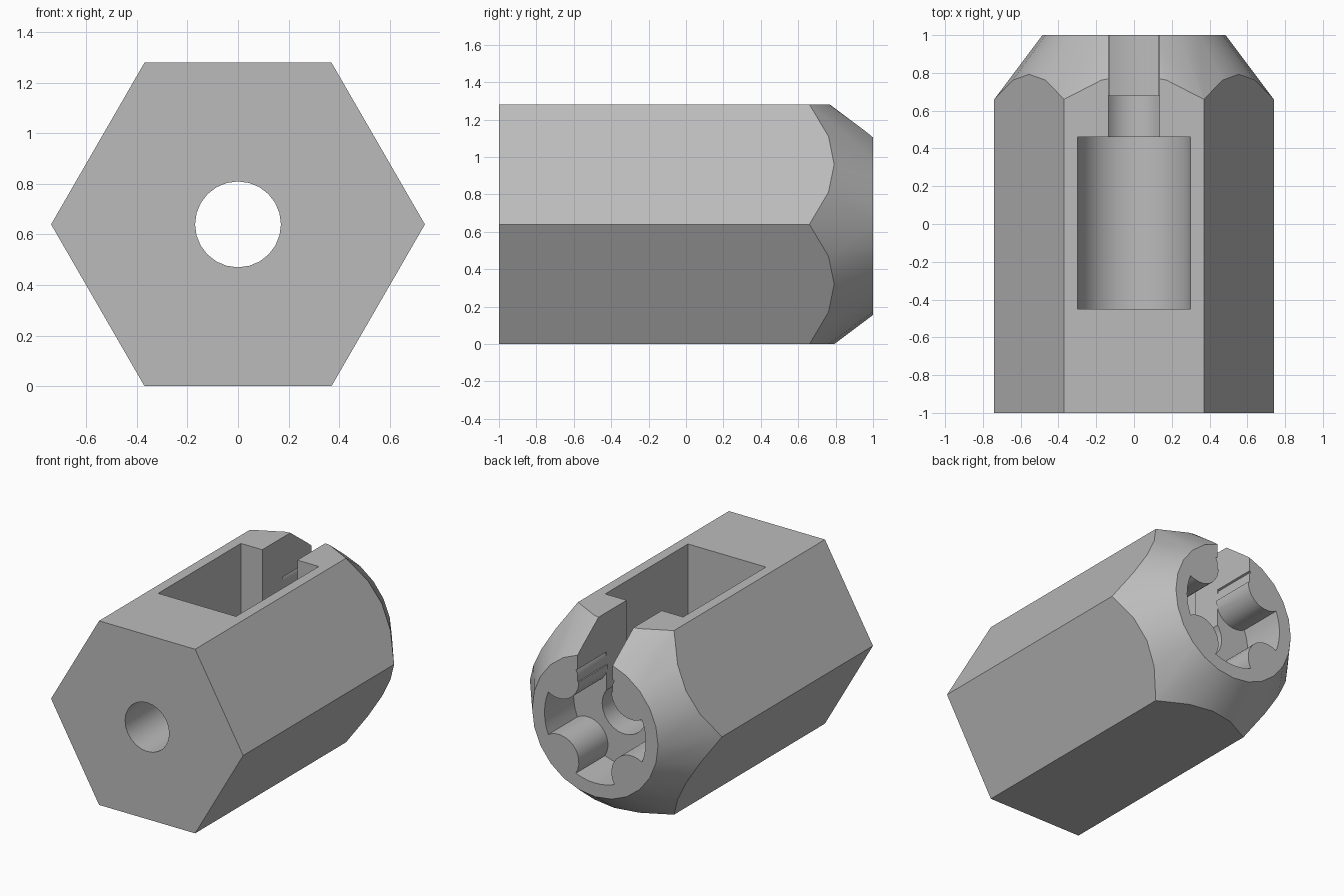
import bpy, bmesh, math
from math import cos, sin, pi

if "Cube" in bpy.data.objects:
    bpy.data.objects.remove(bpy.data.objects["Cube"])

CZ = 0.64          # height of the long axis
SIDES = 24         # facets of the round cuts

metal = bpy.data.materials.new("plain_grey")
metal.use_nodes = True
grey = (0.5, 0.5, 0.5, 1)
metal.diffuse_color = grey
metal.node_tree.nodes["Principled BSDF"].inputs["Base Color"].default_value = grey


def circle(r, n=SIDES):
    return [(r * cos(2 * pi * i / n), r * sin(2 * pi * i / n)) for i in range(n)]


def rect(half, low, high):
    return [(-half, low), (half, low), (half, high), (-half, high)]


def prism(name, profile, y0, y1, end_profile=None):
    """Join a profile at y0 to one at y1; profiles are (x, height from axis)."""
    bm = bmesh.new()
    a = [bm.verts.new((x, y0, CZ + z)) for x, z in profile]
    b = [bm.verts.new((x, y1, CZ + z)) for x, z in end_profile or profile]
    bm.faces.new(a)
    bm.faces.new(b[::-1])
    for i in range(len(a)):
        j = (i + 1) % len(a)
        bm.faces.new((a[i], b[i], b[j], a[j]))
    bmesh.ops.recalc_face_normals(bm, faces=bm.faces)
    mesh = bpy.data.meshes.new(name)
    bm.to_mesh(mesh)
    bm.free()
    mesh.materials.append(metal)
    ob = bpy.data.objects.new(name, mesh)
    bpy.context.collection.objects.link(ob)
    return ob


def boolean(ob, cutter, operation="DIFFERENCE"):
    cutter.hide_render = True
    mod = ob.modifiers.new(cutter.name, "BOOLEAN")
    mod.operation, mod.solver, mod.object = operation, "EXACT", cutter
    bpy.ops.object.select_all(action="DESELECT")
    bpy.context.view_layer.objects.active = ob
    ob.select_set(True)
    bpy.ops.object.modifier_apply(modifier=mod.name)
    bpy.data.objects.remove(cutter)


def socket_profile(outer=0.39, centre=0.28, r=0.155):
    """Round socket with four rounded ribs on the diagonals."""
    d = centre * math.sqrt(2)
    half = math.acos((outer**2 + d**2 - r**2) / (2 * outer * d))
    sweep = pi - math.asin(outer * sin(half) / r)
    if d > outer * cos(half):
        sweep = math.asin(outer * sin(half) / r)
    points = []
    for q in range(4):
        mid = pi / 4 + q * pi / 2
        cx, cz = d * cos(mid), d * sin(mid)
        for i in range(13):                       # rib
            t = mid + pi - sweep + 2 * sweep * i / 12
            t = 2 * (mid + pi) - t
            points.append((cx + r * cos(t), cz + r * sin(t)))
        for i in range(1, 6):                     # lobe between ribs
            t = mid + half + (pi / 2 - 2 * half) * i / 6
            points.append((outer * cos(t), outer * sin(t)))
    return points


# Hexagonal bar with a turned conical end
body = prism("hex_body", circle(0.74, 6), -1, 1)
boolean(body, prism("chamfer_cone", circle(2.06), -1.1, 1.0, circle(0.485)), "INTERSECT")

# Bore along the whole length
boolean(body, prism("bore", circle(0.17), -1.1, 1.1))

# Round-bottomed pocket open at the top
boolean(body, prism("pocket_floor", circle(0.3, 40), -0.45, 0.46))
boolean(body, prism("pocket_opening", rect(0.3, 0, 1), -0.45, 0.46))

# Ribbed socket in the end, and the slot joining it to the pocket
boolean(body, prism("socket", socket_profile(), 0.68, 1.1))
boolean(body, prism("inner_slot", rect(0.135, 0, 1), 0.4, 0.68))
boolean(body, prism("outer_slot", rect(0.135, 0.28, 1), 0.6, 1.1))

bpy.ops.object.shade_smooth_by_angle(angle=math.radians(28))
